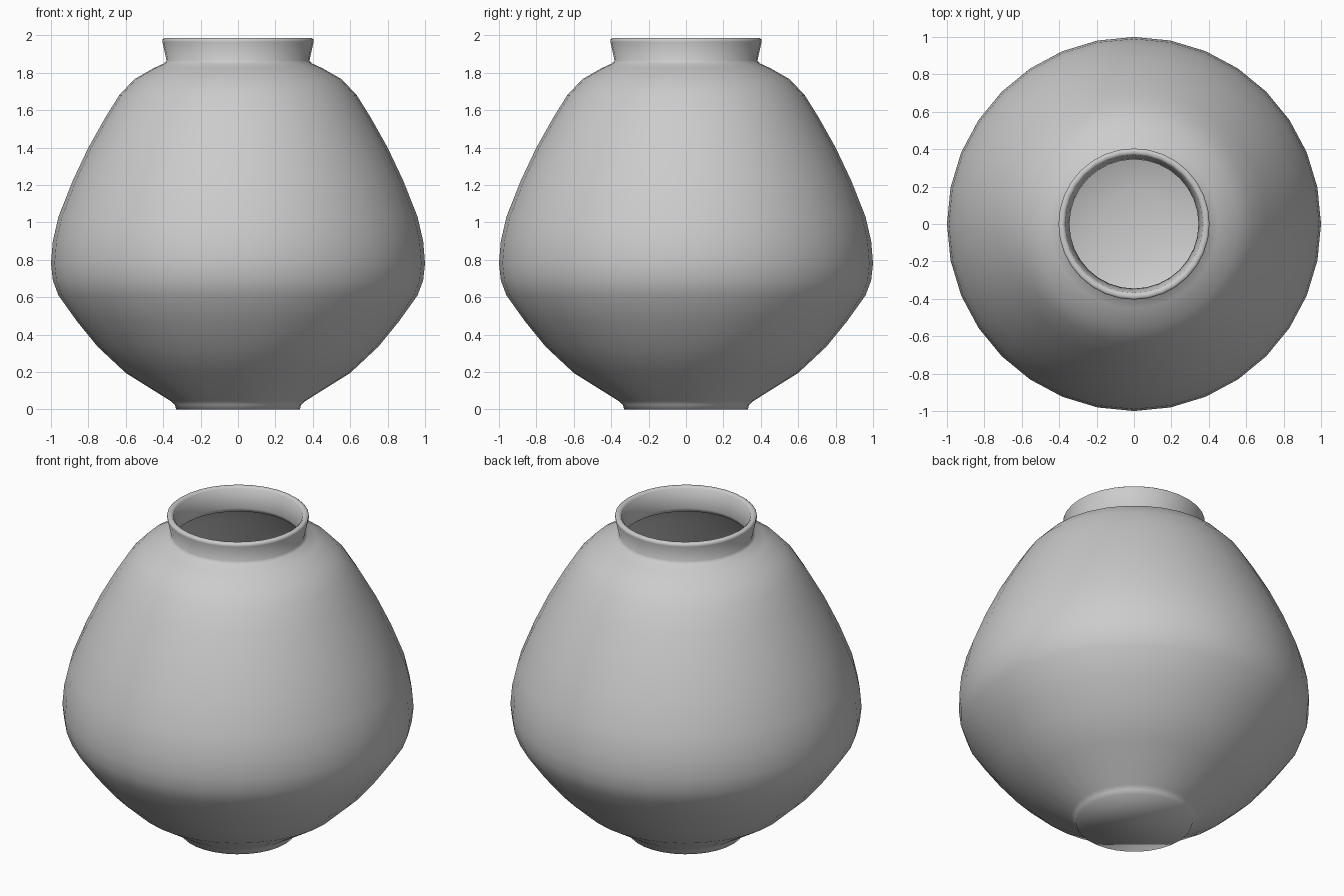
import bpy
import bmesh
import math

if "Cube" in bpy.data.objects:
    bpy.data.objects.remove(bpy.data.objects["Cube"], do_unlink=True)

SIDES = 32

# Glaze colour
clay = bpy.data.materials.new("grey_clay")
clay.use_nodes = True
colour = (0.6, 0.6, 0.6, 1)
clay.diffuse_color = colour
clay.node_tree.nodes["Principled BSDF"].inputs["Base Color"].default_value = colour

# Outer wall (radius, height), from the foot up to the rim
outer = [(0.33, 0), (0.338, 0.025), (0.36, 0.045), (0.60, 0.195), (0.75, 0.335),
         (0.86, 0.47), (0.96, 0.61), (0.99, 0.69), (1.0, 0.78), (0.99, 0.90),
         (0.96, 1.03), (0.885, 1.22), (0.80, 1.40), (0.71, 1.56), (0.635, 1.68),
         (0.555, 1.765), (0.45, 1.825), (0.395, 1.85), (0.382, 1.865),
         (0.404, 1.965), (0.404, 1.978), (0.395, 1.985)]
# Rim lip and inside of the neck
lip = [(0.378, 1.985), (0.368, 1.975), (0.345, 1.86), (0.355, 1.835)]
# Inner wall follows the outer wall with constant thickness
inner = [(r - 0.04, z) for r, z in reversed(outer[3:16])]
inner += [(0.34, 0.09), (0.18, 0.05)]


def lathe(name, profile):
    """Spin a profile about z and close both ends with flat caps."""
    bm = bmesh.new()
    rings = []
    for r, z in profile:
        rings.append([bm.verts.new((r * math.cos(math.tau * i / SIDES),
                                    r * math.sin(math.tau * i / SIDES), z))
                      for i in range(SIDES)])
    for low, high in zip(rings, rings[1:]):
        for i in range(SIDES):
            j = (i + 1) % SIDES
            bm.faces.new((low[i], low[j], high[j], high[i]))
    bm.faces.new(rings[0][::-1])
    bm.faces.new(rings[-1])
    for face in bm.faces:
        face.smooth = True
    mesh = bpy.data.meshes.new(name)
    bm.to_mesh(mesh)
    bm.free()
    mesh.materials.append(clay)
    obj = bpy.data.objects.new(name, mesh)
    bpy.context.collection.objects.link(obj)
    return obj


# Hollow jar with foot, belly, neck and rim
lathe("jar_body", outer + lip + inner)
